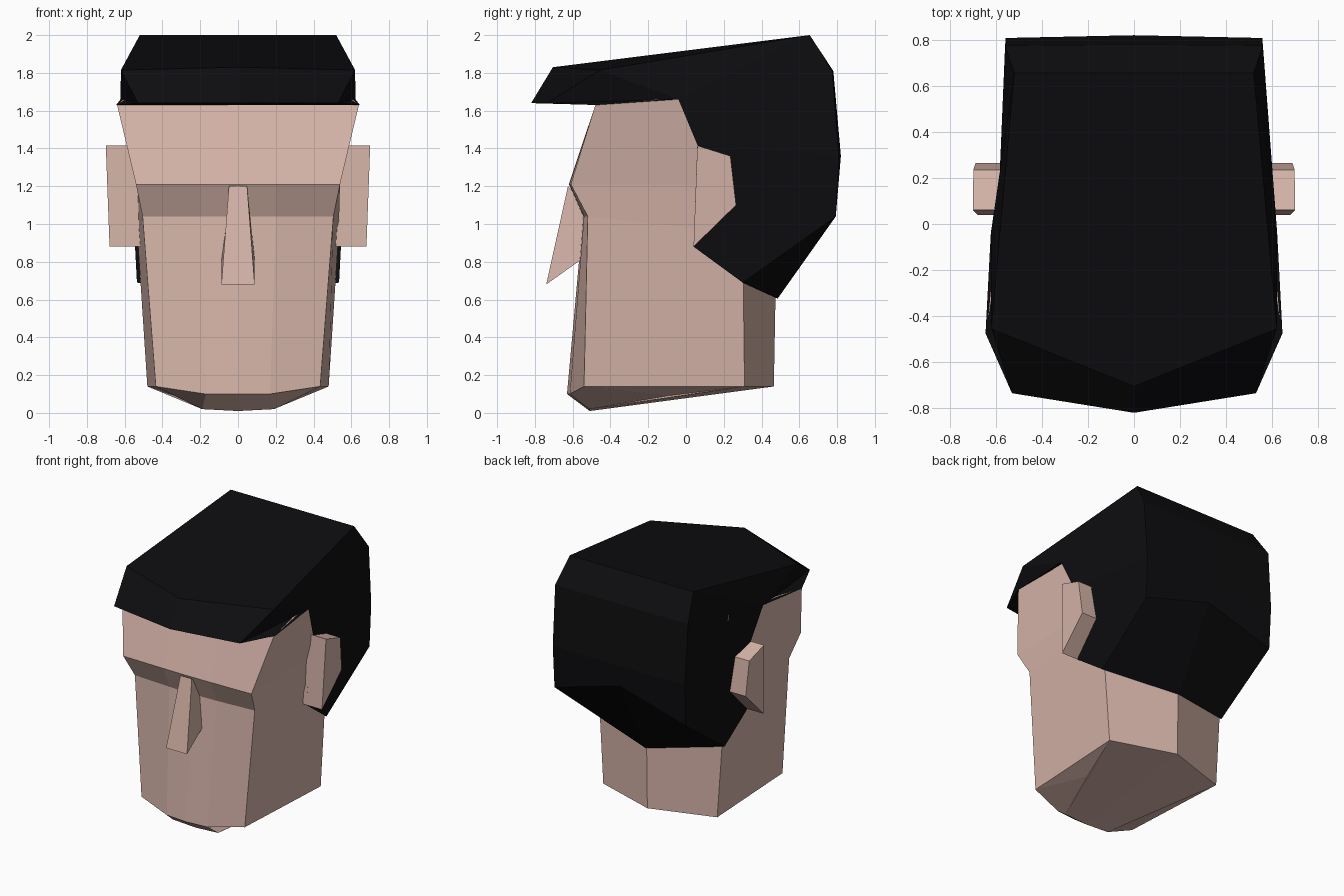
import bpy, bmesh

if "Cube" in bpy.data.objects:
    bpy.data.objects.remove(bpy.data.objects["Cube"])


def material(name, color):
    m = bpy.data.materials.new(name)
    m.diffuse_color = color
    m.use_nodes = True
    m.node_tree.nodes["Principled BSDF"].inputs["Base Color"].default_value = m.diffuse_color
    return m


SKIN = material("skin", (0.66, 0.45, 0.39, 1))
HAIR = material("dark_hair", (0.004, 0.004, 0.005, 1))


def mirrored(name, polys, mat):
    """Make an object from half-side polygons plus their mirror across x = 0."""
    bm = bmesh.new()
    for side in (1, -1):
        for poly in polys:
            vs = [bm.verts.new((side * x, y, z)) for x, y, z in poly]
            bm.faces.new(vs if side == 1 else vs[::-1])
    bmesh.ops.remove_doubles(bm, verts=bm.verts, dist=0.0005)
    bmesh.ops.recalc_face_normals(bm, faces=bm.faces)
    mesh = bpy.data.meshes.new(name)
    bm.to_mesh(mesh)
    bm.free()
    mesh.materials.append(mat)
    ob = bpy.data.objects.new(name, mesh)
    bpy.context.collection.objects.link(ob)
    return ob


def prism(outer, inner):
    """Polygons closing the space between two matching outlines."""
    n = len(outer)
    return [outer, inner[::-1]] + [
        [outer[i], inner[i], inner[(i + 1) % n], outer[(i + 1) % n]] for i in range(n)]


# Head: half rings from front centre to back centre, top to jaw
rings = [
    [(0, -.48, 1.63), (.2, -.48, 1.63), (.64, -.48, 1.63), (.565, .3, 1.70), (0, .48, 1.70)],
    [(0, -.62, 1.21), (.2, -.617, 1.21), (.54, -.61, 1.21), (.54, .3, 1.21), (0, .48, 1.21)],
    [(0, -.545, 1.04), (.2, -.54, 1.04), (.505, -.52, 1.04), (.533, .3, .95), (0, .48, .95)],
    [(0, -.63, .10), (.17, -.615, .10), (.435, -.54, .14), (.48, .31, .14), (0, .465, .14)],
]
head = [rings[0]]
for a, b in zip(rings, rings[1:]):
    head += [[a[i], b[i], b[i + 1], a[i + 1]] for i in range(4)]

# Chin and underside of the jaw
c, m, corner, back, back_mid = rings[-1]
u0, u, j = (0, -.51, .01), (.19, -.51, .02), (.335, -.1, .09)
head += [[c, u0, u, m], [m, u, j, corner], [corner, j, back],
         [u, back, j], [u0, back_mid, back, u]]
mirrored("head", head, SKIN)

# Hair: top, brim, hairline and back points of one half
T0, T1, T2, T3 = (0, -.705, 1.83), (.62, -.455, 1.815), (.52, .655, 2), (0, .655, 2)
B0, B1 = (0, -.82, 1.64), (.53, -.735, 1.64)
C0, C1 = (0, -.475, 1.63), (.645, -.475, 1.63)
D, E, F, G, G0 = ((.622, -.04, 1.66), (.59, .06, 1.42), (.545, .04, .88),
                  (.535, .3, .69), (0, .485, .605))
K0, K1 = (0, .78, 1.81), (.56, .775, 1.81)
M0, M1 = (0, .82, 1.36), (.557, .808, 1.36)
L0, L1 = (0, .8, 1.2), (.553, .793, 1.04)
mirrored("hair", [
    [T0, T1, T2, T3], [B0, B1, T1, T0], [B0, C0, C1, B1],
    [B1, C1, D], [B1, D, T1], [T1, D, T2], [D, E, K1, T2],
    [E, M1, K1], [E, F, L1, M1], [F, G, L1],
    [T2, K1, K0, T3], [K1, M1, M0, K0], [M1, L1, L0, M0], [L1, G, G0, L0],
], HAIR)

# Ears: extruded side outline, slightly wider at the top
outline = [(.06, 1.415), (.235, 1.36), (.265, 1.10), (.04, .88)]
mirrored("ears", prism([(.68 + .037 * (z - .88), y, z) for y, z in outline],
                       [(.5, y, z) for y, z in outline]), SKIN)

# Nose: tapered wedge, each half a strip beside the centre line
nose = [(.048, -.625, 1.20), (.088, -.74, .68), (.088, -.55, .815), (.048, -.53, 1.10)]
mid = [(0, y, z) for _, y, z in nose]
mirrored("nose", prism(nose, mid)[:1] + prism(nose, mid)[2:], SKIN)
